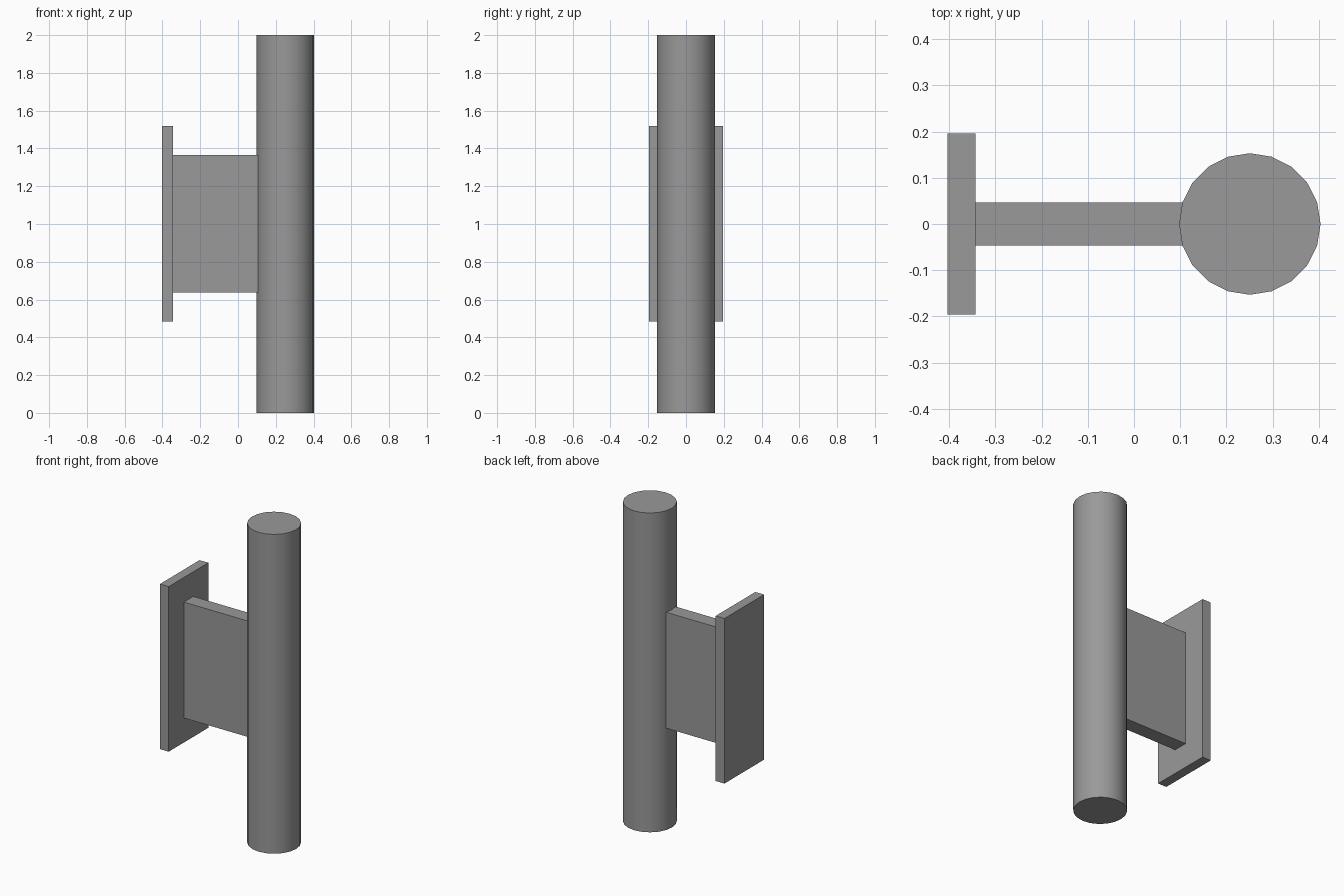
import bpy
import math

if "Cube" in bpy.data.objects:
    bpy.data.objects.remove(bpy.data.objects["Cube"])

# Dark grey finish
grey = bpy.data.materials.new("dark_grey")
grey.diffuse_color = (0.32, 0.32, 0.32, 1)
grey.use_nodes = True
grey.node_tree.nodes["Principled BSDF"].inputs["Base Color"].default_value = grey.diffuse_color


def box(name, x, y, z):
    """Axis-aligned box from (min, max) ranges."""
    bpy.ops.mesh.primitive_cube_add(size=1)
    ob = bpy.context.object
    ob.name = name
    for v in ob.data.vertices:
        v.co = [(lo + hi) / 2 + c * (hi - lo) for c, (lo, hi) in zip(v.co, (x, y, z))]
    ob.data.materials.append(grey)


# Upright bar, 20 sided and smooth
bpy.ops.mesh.primitive_cylinder_add(vertices=20, radius=0.153, depth=2, location=(0.2505, 0, 1))
bar = bpy.context.object
bar.name = "upright_bar"
bar.data.materials.append(grey)
bpy.ops.object.shade_smooth_by_angle(angle=math.radians(30))

# Web joining the bar to the plate
box("connecting_web", (-0.343, 0.107), (-0.0465, 0.0465), (0.638, 1.364))

# Mounting plate
box("mounting_plate", (-0.4035, -0.343), (-0.196, 0.196), (0.484, 1.518))
